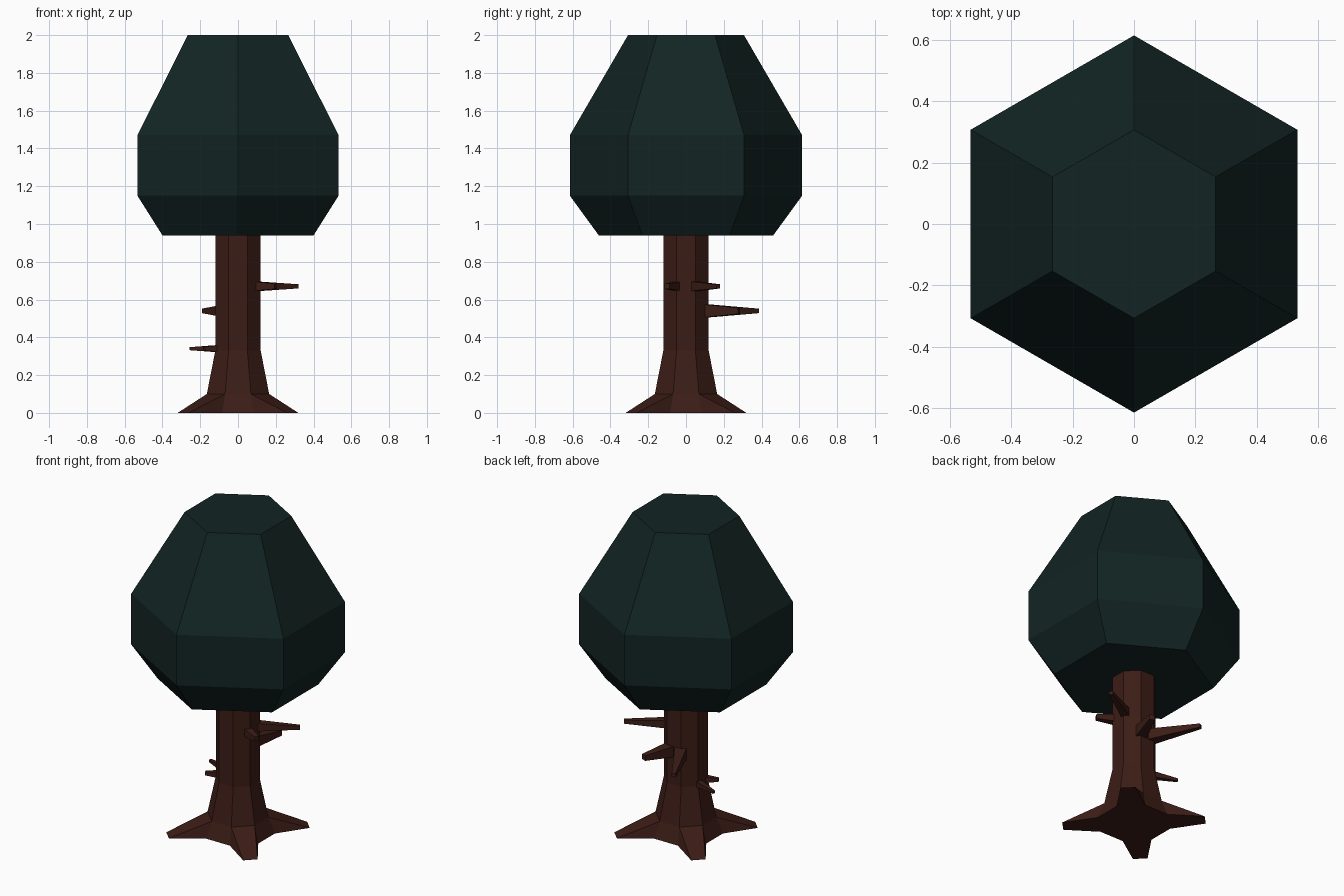
import bpy, bmesh
from math import sin, cos, radians
from mathutils import Vector

if "Cube" in bpy.data.objects:
    bpy.data.objects.remove(bpy.data.objects["Cube"])


def material(name, rgb):
    m = bpy.data.materials.new(name)
    m.diffuse_color = (*rgb, 1)
    m.use_nodes = True
    m.node_tree.nodes["Principled BSDF"].inputs["Base Color"].default_value = m.diffuse_color
    return m


def loft(bm, rings):
    """Skin a stack of equal-count point rings and cap both ends."""
    vs = [[bm.verts.new(p) for p in r] for r in rings]
    n = len(vs[0])
    for a, b in zip(vs, vs[1:]):
        for i in range(n):
            j = (i + 1) % n
            bm.faces.new((a[i], a[j], b[j], b[i]))
    bm.faces.new(vs[0][::-1])
    bm.faces.new(vs[-1])
    return vs


def finish(name, bm, mat):
    bmesh.ops.recalc_face_normals(bm, faces=bm.faces)
    me = bpy.data.meshes.new(name)
    bm.to_mesh(me)
    bm.free()
    me.materials.append(mat)
    ob = bpy.data.objects.new(name, me)
    bpy.context.collection.objects.link(ob)


def ring(n, r, z, start):
    return [(r * cos(radians(start + 360 * i / n)),
             r * sin(radians(start + 360 * i / n)), z) for i in range(n)]


bark = material("bark", (0.045, 0.012, 0.008))
leaf = material("leaf", (0.006, 0.018, 0.017))

# Crown: six-sided stack
bm = bmesh.new()
loft(bm, [ring(6, r, z, 30) for r, z in
          ((0.462, 0.94), (0.615, 1.15), (0.615, 1.47), (0.307, 2.0))])
finish("crown", bm, leaf)

# Trunk: flared octagon, diagonal sides pulled out into four roots
bm = bmesh.new()
k = 1 / cos(radians(22.5))
vs = loft(bm, [ring(8, a * k, z, 22.5) for a, z in
               ((0.2, 0), (0.165, 0.1), (0.12, 0.33), (0.12, 0.95))])
for q in range(4):
    i, j = 2 * q, 2 * q + 1
    b0, b1, t0, t1 = vs[0][i], vs[0][j], vs[1][i], vs[1][j]
    bm.faces.remove(next(f for f in b0.link_faces if {b0, b1, t0, t1} == set(f.verts)))
    d = Vector((cos(radians(45 + 90 * q)), sin(radians(45 + 90 * q)), 0))
    s = Vector((-d.y, d.x, 0))
    e0, e1 = (bm.verts.new(d * 0.41 + s * w) for w in (-0.042, 0.042))
    for f in ((t0, t1, e1, e0), (b0, t0, e0), (b1, e1, t1), (b0, e0, e1, b1)):
        bm.faces.new(f)
finish("trunk_with_roots", bm, bark)


# Twigs: tapered square sticks, in pairs on three sides
def twig(name, base, tip, z, r0, r1):
    a, b = Vector((*base, z)), Vector((*tip, z))
    d = (b - a).normalized()
    s, up = Vector((-d.y, d.x, 0)), Vector((0, 0, 1))
    bm = bmesh.new()
    loft(bm, [[p + s * r * u + up * r * v for u, v in ((-1, -1), (1, -1), (1, 1), (-1, 1))]
              for p, r in ((a, r0), (b, r1))])
    finish(name, bm, bark)


twig("right_twig_long", (0.09, 0.04), (0.315, 0.17), 0.67, 0.026, 0.011)
twig("right_twig_short", (0.08, -0.04), (0.2, -0.1), 0.67, 0.026, 0.014)
twig("back_twig_long", (-0.03, 0.09), (-0.18, 0.38), 0.54, 0.036, 0.012)
twig("back_twig_short", (0.03, 0.09), (0.1, 0.28), 0.54, 0.036, 0.016)
twig("left_twig_long", (-0.09, 0.03), (-0.255, 0.085), 0.34, 0.02, 0.008)
twig("left_twig_short", (-0.09, -0.03), (-0.18, -0.07), 0.34, 0.02, 0.01)
